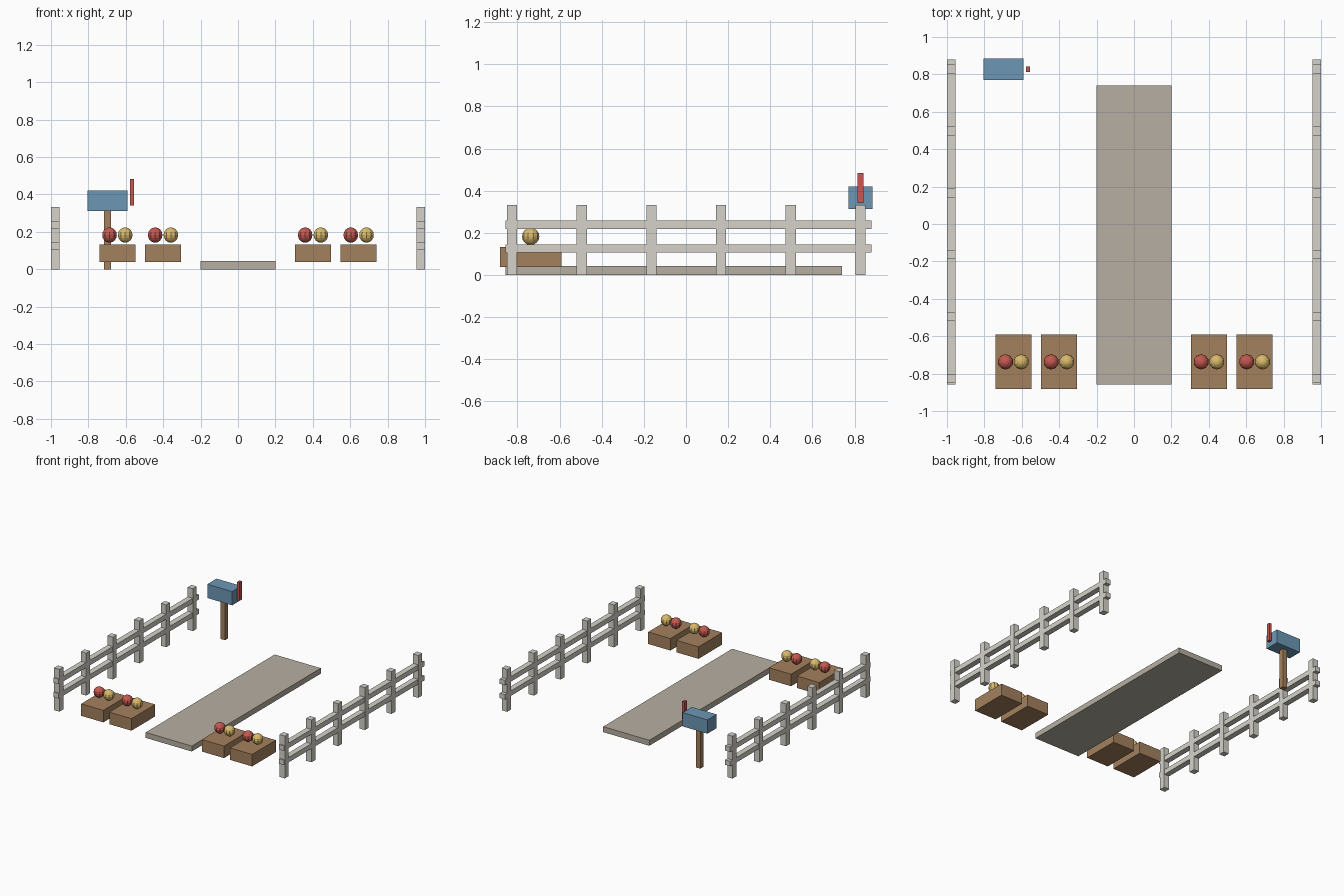
import bpy
import math

if "Cube" in bpy.data.objects:
    bpy.data.objects.remove(bpy.data.objects["Cube"])


def material(name, rgb):
    m = bpy.data.materials.new(name)
    m.diffuse_color = (*rgb, 1.0)
    m.use_nodes = True
    m.node_tree.nodes["Principled BSDF"].inputs["Base Color"].default_value = m.diffuse_color
    return m


WHITE = material("fence_paint", (0.66, 0.65, 0.59))
STONE = material("path_stone", (0.47, 0.43, 0.36))
WOOD = material("wood", (0.37, 0.22, 0.11))
BLUE = material("mailbox_blue", (0.15, 0.31, 0.46))
RED = material("red", (0.55, 0.10, 0.08))
YELLOW = material("yellow", (0.70, 0.49, 0.15))


def box(name, center, size, mat):
    bpy.ops.mesh.primitive_cube_add(size=1, location=center)
    o = bpy.context.object
    o.name = name
    o.scale = size
    o.data.materials.append(mat)
    return o


def fruit(name, center, mat):
    bpy.ops.mesh.primitive_uv_sphere_add(segments=10, ring_count=8, radius=0.041,
                                         location=center)
    o = bpy.context.object
    o.name = name
    o.data.materials.append(mat)


# Garden path
box("path", (0, -0.059, 0.0215), (0.40, 1.597, 0.043), STONE)

for side, s in (("left", -1), ("right", 1)):
    # Fence: six posts and two rails
    for i in range(6):
        box(f"{side}_fence_post", (s * 0.977, -0.825 + 0.3305 * i, 0.166),
            (0.046, 0.048, 0.332), WHITE)
    for z in (0.126, 0.238):
        box(f"{side}_fence_rail", (s * 0.977, 0.011, z), (0.044, 1.737, 0.039), WHITE)

    # Crates, each with a red and a yellow fruit
    for x in (0.401, 0.645):
        cx = s * x
        box(f"{side}_crate", (cx, -0.737, 0.085), (0.192, 0.293, 0.094), WOOD)
        fruit(f"{side}_red_fruit", (cx - 0.042, -0.737, 0.183), RED)
        fruit(f"{side}_yellow_fruit", (cx + 0.042, -0.737, 0.183), YELLOW)

# Mailbox on its post, with flag
box("mailbox_post", (-0.698, 0.828, 0.157), (0.038, 0.038, 0.314), WOOD)
box("mailbox_body", (-0.698, 0.828, 0.366), (0.215, 0.114, 0.108), BLUE)
box("mailbox_flag", (-0.567, 0.828, 0.412), (0.021, 0.028, 0.142), RED)
